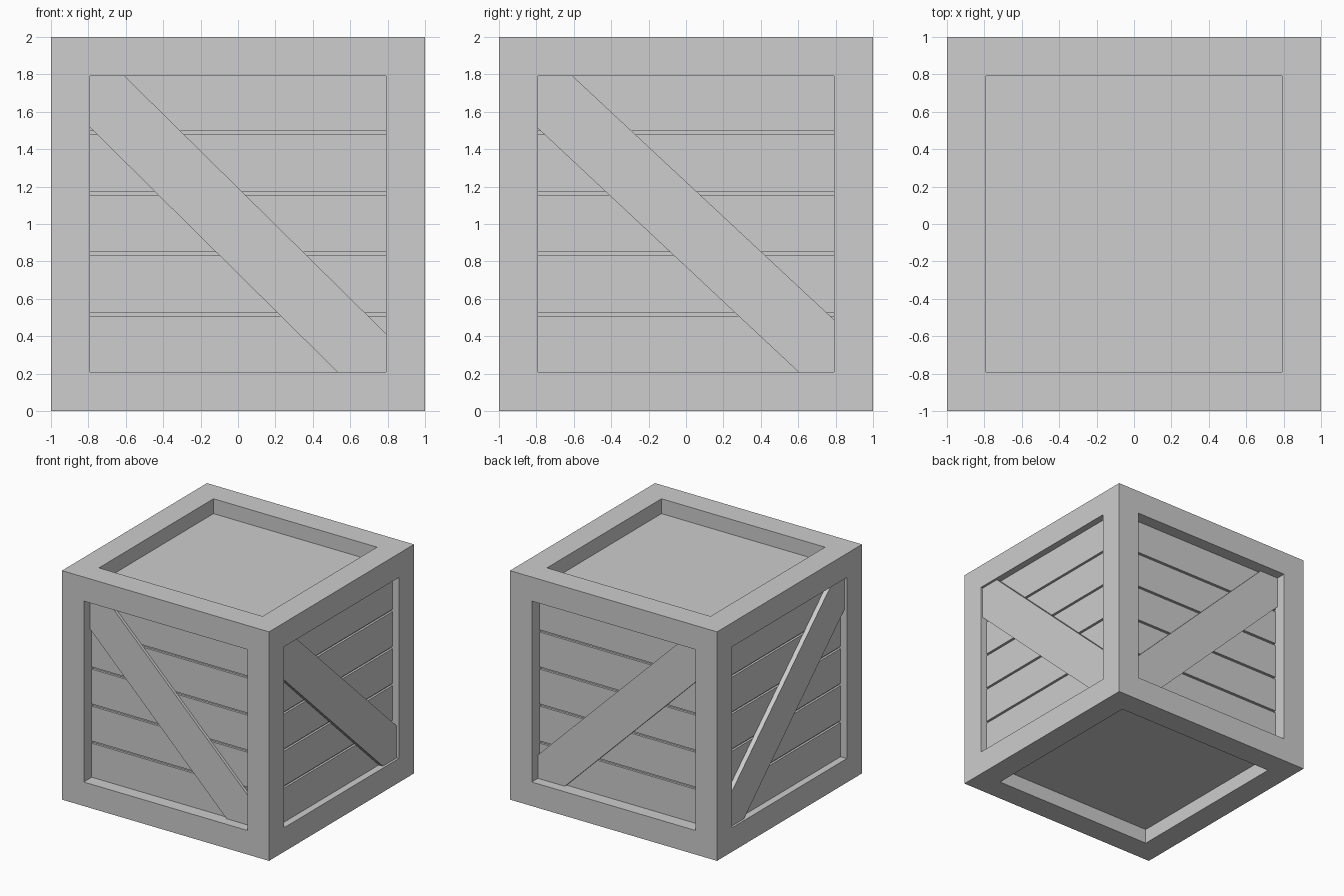
import bpy, bmesh
from mathutils import Vector

cube = bpy.data.objects.get("Cube")
if cube:
    bpy.data.objects.remove(cube, do_unlink=True)

OPEN = 0.79          # half width of the opening in each face
GROOVE = 0.019       # gap between planks, and its depth
PITCH = 0.3235       # plank spacing; the end planks run under the frame
PLANKS = 5
PANEL = (0.06, 0.11, 0.13)   # panel recess per axis
BRACE = (0.02, 0.085)        # brace recess on x and y sides

grey = bpy.data.materials.new("light_grey")
grey.use_nodes = True
grey.diffuse_color = (0.61, 0.61, 0.61, 1)
grey.node_tree.nodes["Principled BSDF"].inputs["Base Color"].default_value = grey.diffuse_color


def finish(name, bm):
    bmesh.ops.recalc_face_normals(bm, faces=bm.faces)
    mesh = bpy.data.meshes.new(name)
    bm.to_mesh(mesh)
    bm.free()
    mesh.materials.append(grey)
    obj = bpy.data.objects.new(name, mesh)
    bpy.context.collection.objects.link(obj)


def slab(bm, outline, axis, sign, outer, inner):
    """Extrude a (sideways, height) outline between two recess depths of a side."""
    def place(u, z, depth):
        d = sign * (1 - depth)
        return Vector((d, u, z)) if axis == 0 else Vector((u, d, z))
    face = bm.faces.new([bm.verts.new(place(u, z, outer)) for u, z in outline])
    new = bmesh.ops.extrude_face_region(bm, geom=[face], use_keep_orig=True)["geom"]
    shift = place(0, 0, inner) - place(0, 0, outer)
    bmesh.ops.translate(bm, vec=shift, verts=[v for v in new if isinstance(v, bmesh.types.BMVert)])


# Crate body: a cube with a framed recess pushed into every face
bm = bmesh.new()
bmesh.ops.create_cube(bm, size=2)
bmesh.ops.translate(bm, vec=(0, 0, 1), verts=bm.verts)
centres = list(bm.faces)
bmesh.ops.inset_individual(bm, faces=centres, thickness=1 - OPEN, use_even_offset=True)
for face in centres:
    normal = face.normal.copy()
    axis = max(range(3), key=lambda i: abs(normal[i]))
    depth = PANEL[axis] + (GROOVE if axis < 2 else 0)
    pushed = bmesh.ops.extrude_discrete_faces(bm, faces=[face])["faces"][0]
    bmesh.ops.translate(bm, vec=-normal * depth, verts=pushed.verts)
finish("crate_frame", bm)

# Brace outlines: a diagonal board trimmed to the opening
low, high = 1 - OPEN, 1 + OPEN


def brace_outline(left_z, top_u, right_z, bottom_u):
    return [(-OPEN, left_z), (-OPEN, high), (top_u, high),
            (OPEN, right_z), (OPEN, low), (bottom_u, low)]


outlines = (brace_outline(1.51, -0.605, 0.49, 0.60),
            brace_outline(1.515, -0.605, 0.415, 0.53))

# Planks and a diagonal brace on the four sides
half = (PITCH - GROOVE) / 2
sides = {"left": (0, 1), "right": (0, -1), "front": (1, -1), "back": (1, 1)}
for side, (axis, sign) in sides.items():
    bm = bmesh.new()
    for i in range(PLANKS):
        z = 1.002 + (i - (PLANKS - 1) / 2) * PITCH
        slab(bm, [(-OPEN, z - half), (OPEN, z - half), (OPEN, z + half), (-OPEN, z + half)],
             axis, sign, PANEL[axis], PANEL[axis] + GROOVE)
    finish(side + "_planks", bm)

    bm = bmesh.new()
    slab(bm, outlines[axis], axis, sign, BRACE[axis], PANEL[axis])
    finish(side + "_brace", bm)
